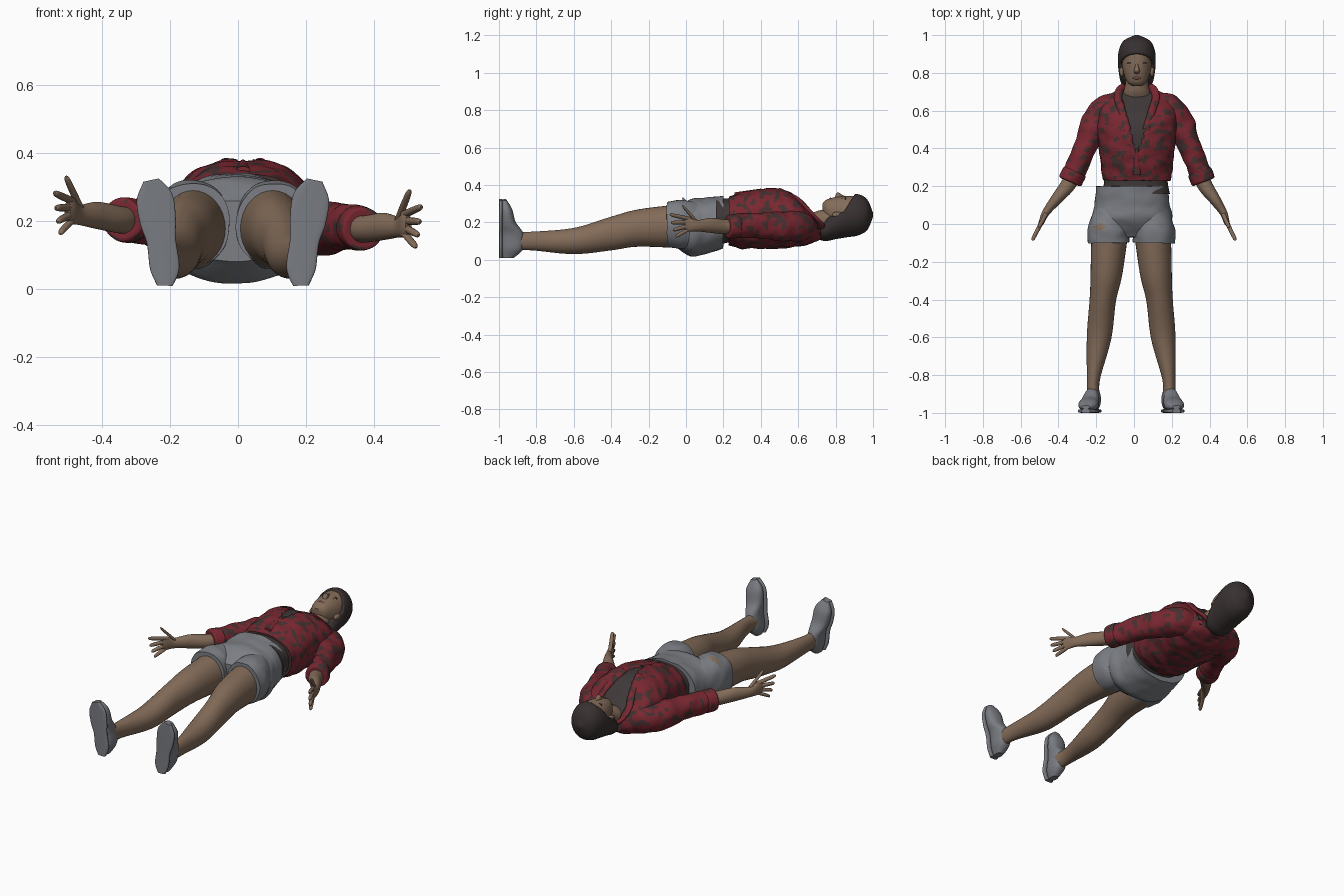
import bpy, bmesh
from math import cos, sin, pi, copysign
from mathutils import Vector, noise

if "Cube" in bpy.data.objects:
    bpy.data.objects.remove(bpy.data.objects["Cube"])

ALONG, UP = Vector((0, 1, 0)), Vector((0, 0, 1))
MIDDLE = .015


def material(name, red, green, blue):
    made = bpy.data.materials.new(name)
    made.use_nodes = True
    made.diffuse_color = (red, green, blue, 1)
    shader = made.node_tree.nodes["Principled BSDF"]
    shader.inputs["Base Color"].default_value = made.diffuse_color
    return made


skin = material("skin", .23, .15, .1)
crimson = material("shirt red", .19, .02, .03)
check = material("shirt dark check", .06, .03, .03)
cotton = material("charcoal cotton", .05, .04, .04)
denim = material("pale grey denim", .2, .21, .23)
canvas = material("shoe grey", .19, .2, .22)
brown = material("dark hair", .04, .03, .03)
rose = material("lip", .2, .09, .07)
plaid = [crimson, check]


def clamp(value, low=0, high=1):
    return max(low, min(high, value))


def spline(rows, steps):
    """Smooth path through rows of numbers."""
    path = []
    last = len(rows) - 1
    for i in range(last):
        before, start = rows[max(i - 1, 0)], rows[i]
        end, after = rows[i + 1], rows[min(i + 2, last)]
        for step in range(steps):
            t = step / steps
            ease = t * t * (3 - 2 * t)
            leave, arrive = t * (1 - t) ** 2 / 2, t * t * (t - 1) / 2
            path.append([b + (c - b) * ease + (c - a) * leave + (d - b) * arrive
                         for a, b, c, d in zip(before, start, end, after)])
    return path + [list(rows[last])]


def loft(name, rows, mats, sides=32, steps=6, up=UP, power=2, tweak=None, paint=None):
    """Skin over oval rings; each row is x, y, z, half width, half height."""
    rings = spline(rows, steps)
    bm = bmesh.new()
    loops = []
    for i, (x, y, z, width, height) in enumerate(rings):
        behind, ahead = rings[max(i - 1, 0)], rings[min(i + 1, len(rings) - 1)]
        side = (Vector(ahead[:3]) - Vector(behind[:3])).cross(up).normalized()
        loop = []
        for k in range(sides):
            angle = 2 * pi * k / sides
            across, rise = (copysign(abs(v) ** (2 / power), v) for v in (cos(angle), sin(angle)))
            point = Vector((x, y, z)) + side * width * across + up * height * rise
            loop.append(bm.verts.new(tweak(point) if tweak else point))
        loops.append(loop)
    for near, far in zip(loops, loops[1:]):
        for k in range(sides):
            bm.faces.new((near[k - 1], near[k], far[k], far[k - 1]))
    bm.faces.new(loops[0])
    bm.faces.new(loops[-1])
    bmesh.ops.recalc_face_normals(bm, faces=bm.faces)
    for face in bm.faces:
        face.smooth = len(face.verts) == 4
        if paint:
            face.material_index = paint(face.calc_center_median())
    mesh = bpy.data.meshes.new(name)
    bm.to_mesh(mesh)
    bm.free()
    for mat in mats:
        mesh.materials.append(mat)
    bpy.context.collection.objects.link(bpy.data.objects.new(name, mesh))


def central(name, rows, mats, x=MIDDLE, **options):
    loft(name, [(x, *row) for row in rows], mats, **options)


def blob(name, centre, size, mat):
    x, y, z = centre
    width, length, height = size
    arc = [pi * (i + .2) / 8 for i in range(8)]
    loft(name, [(x, y - length * cos(a), z, width * sin(a), height * sin(a)) for a in arc],
         [mat], sides=16, steps=2)


# Cloth helpers: wrinkles, broken dark checks and a worn patch
def wrinkle(point, amount=.007):
    return point + noise.noise_vector(Vector((point.x, point.y * 1.4, point.z)) * 14) * amount


def soft(point):
    return wrinkle(point, .004)


def checks(centre):
    return int(noise.noise(Vector((centre.x, centre.y * 1.4, centre.z)) * 24) > .17)


def worn(centre):
    return int(centre.z > .2 and abs(centre.x + .18) / .04 + abs(centre.y + .015) / .02 < 1)


# Undershirt, and the open shirt sunk inward along its neckline
def open_shirt(point):
    point = wrinkle(point)
    rise = point.y - .37
    half = clamp(rise * .3, high=.09)
    if point.z > .17 and abs(point.x - MIDDLE - rise * .05) < half:
        point.z -= .035
    return point


chest = [(.23, .21, .18, .13), (.3, .21, .19, .15), (.4, .22, .2, .16), (.5, .22, .21, .16),
         (.58, .21, .21, .14), (.65, .18, .19, .1), (.72, .16, .09, .05)]
inner = [(y, z, width - .012, height - .012) for y, z, width, height in chest[:-1]]
central("undershirt", [(.16, .2, .18, .13)] + inner + [(.7, .16, .1, .06)], [cotton],
        x=.01, sides=64, power=2.3)
central("shirt", chest, plaid, sides=128, steps=9, power=2.3, tweak=open_shirt, paint=checks)

# Collar runs up one lapel, behind the neck and down the other
lapel = [(.05, .5, .37), (.08, .6, .32), (.1, .67, .25), (.08, .72, .19)]
collar = [(MIDDLE - x, y, z) for x, y, z in lapel] + [(MIDDLE, .73, .14)]
collar += [(MIDDLE + x, y, z) for x, y, z in reversed(lapel)]
loft("collar", [(*point, .02, .015) for point in collar], plaid, steps=9, paint=checks)
central("shirt_placket", [(.4, .37, .01, .01), (.26, .35, .02, .01)], plaid, paint=checks)

# Shorts
hips = [(.2, .2, .19, .14), (.1, .18, .2, .15), (.02, .17, .21, .15), (-.07, .17, .14, .09)]
central("shorts_hips", hips, [denim, skin], x=-.01, sides=96, steps=14, power=2.3,
        tweak=soft, paint=worn)

# Limb shapes, drawn for the left side
leg = [(.11, 0, .18, .1, .12), (.13, -.25, .17, .085, .1), (.15, -.4, .14, .07, .09),
       (.17, -.6, .1, .065, .07), (.2, -.82, .1, .035, .05), (.2, -.92, .1, .035, .05)]
shorts_leg = [(.1, .08, .18, .09, .12), (.12, -.03, .19, .11, .13), (.12, -.1, .19, .11, .12)]
shoe = [(.2, -.95, .01, .02, .03), (.2, -.93, .06, .04, .06), (.21, -.93, .14, .04, .06),
        (.22, -.95, .2, .05, .04), (.23, -.96, .27, .05, .03), (.24, -.97, .32, .02, .01)]
sleeve = [(.1, .65, .17, .05, .06), (.16, .61, .18, .08, .08), (.22, .53, .18, .08, .08),
          (.28, .4, .19, .06, .07), (.35, .23, .19, .06, .06)]
forearm = [(.32, .3, .19, .04, .04), (.36, .21, .19, .04, .04), (.42, .13, .2, .03, .04),
           (.47, .06, .2, .02, .03), (.49, .01, .21, .015, .04), (.5, -.01, .21, .01, .03)]


def flat_sole(point):
    point.y = max(point.y, -.99)
    return point


def finger(base, angle, length):
    """Tapered finger fanned out across the width of the hand."""
    tip = Vector((.45 * cos(angle), -.9 * cos(angle), sin(angle))) * length
    return [(*(Vector(base) + tip * t), size, size)
            for t, size in ((-.1, .011), (.5, .011), (.9, .009), (1, .003))]


for s, label in ((-1, "right_"), (1, "left_")):
    def low(rows):
        return [(s * x - MIDDLE, *rest) for x, *rest in rows]

    def arm(rows):
        return [(s * x + .02 * clamp(y * 3), y, z - s * .02 * clamp(1 - y * 1.5), *size)
                for x, y, z, *size in rows]

    # Leg, shorts leg and shoe
    loft(label + "leg", low(leg), [skin])
    loft(label + "shorts_leg", low(shorts_leg), [denim, skin], sides=64, steps=12, power=2.2,
         tweak=soft, paint=worn)
    loft(label + "shoe", low(shoe), [canvas], up=ALONG, power=2.3, tweak=flat_sole)
    sole = [(x, -.99, z, width + .003, .01) for x, y, z, width, height in shoe]
    loft(label + "sole", low(sole), [canvas], up=ALONG, power=4)

    # Sleeve, turned cuff, forearm and hand
    loft(label + "sleeve", arm(sleeve), plaid, sides=64, steps=12, tweak=wrinkle, paint=checks)
    start, end = Vector(sleeve[-2]), Vector(sleeve[-1])
    turn = [(*start.lerp(end, t)[:3], size, size)
            for t, size in ((.7, .055), (.75, .065), (1, .065), (1.05, .055))]
    loft(label + "cuff", arm(turn), plaid, sides=64, tweak=soft, paint=checks)
    loft(label + "forearm", arm(forearm), [skin])
    for i, part in enumerate(("index", "middle", "ring", "little")):
        digit = finger((.49, .01, .24 - .02 * i), .2 - .22 * i, .11 - .01 * i)
        loft(label + part + "_finger", arm(digit), [skin], sides=12)
    loft(label + "thumb", arm(finger((.47, .05, .23), .8, .11)), [skin], sides=12)

    # Eye, brow and ear
    blob(label + "eye", (MIDDLE + s * .03, .835, .324), (.013, .005, .008), brown)
    blob(label + "eyebrow", (MIDDLE + s * .033, .852, .325), (.019, .004, .009), brown)
    blob(label + "ear", (MIDDLE + s * .08, .81, .24), (.012, .03, .016), skin)

# Neck, head and face
central("neck", [(.66, .18, .08, .06), (.7, .2, .07, .06), (.75, .21, .06, .06),
                 (.82, .23, .06, .06)], [skin])
central("head", [(.73, .28, .02, .02), (.75, .27, .05, .05), (.8, .25, .07, .085),
                 (.86, .24, .08, .1), (.93, .24, .08, .095), (.97, .24, .05, .06)], [skin],
        sides=48, power=2.2)
central("nose", [(.795, .325, .012, .01), (.81, .335, .016, .025), (.84, .33, .009, .015),
                 (.87, .325, .007, .01)], [skin])
blob("mouth", (MIDDLE, .773, .322), (.024, .008, .01), rose)
blob("chin", (MIDDLE, .75, .293), (.022, .016, .022), skin)


# Hair swept back, sunk inward where the face shows
def hairline(point):
    edge = .2 + (point.y - .7) * .4 + max(0, point.y - .845) * 1.25
    if point.z > edge and point.y < .925:
        root = Vector((MIDDLE, point.y, .22))
        point = point.lerp(root, .3 * clamp((point.z - edge) * 80))
    return point


central("hair", [(.68, .13, .03, .01), (.74, .16, .08, .06), (.8, .2, .095, .09),
                 (.86, .23, .1, .11), (.92, .24, .095, .11), (.97, .24, .07, .08),
                 (1, .24, .01, .01)], [brown], sides=96, steps=12, tweak=hairline)
